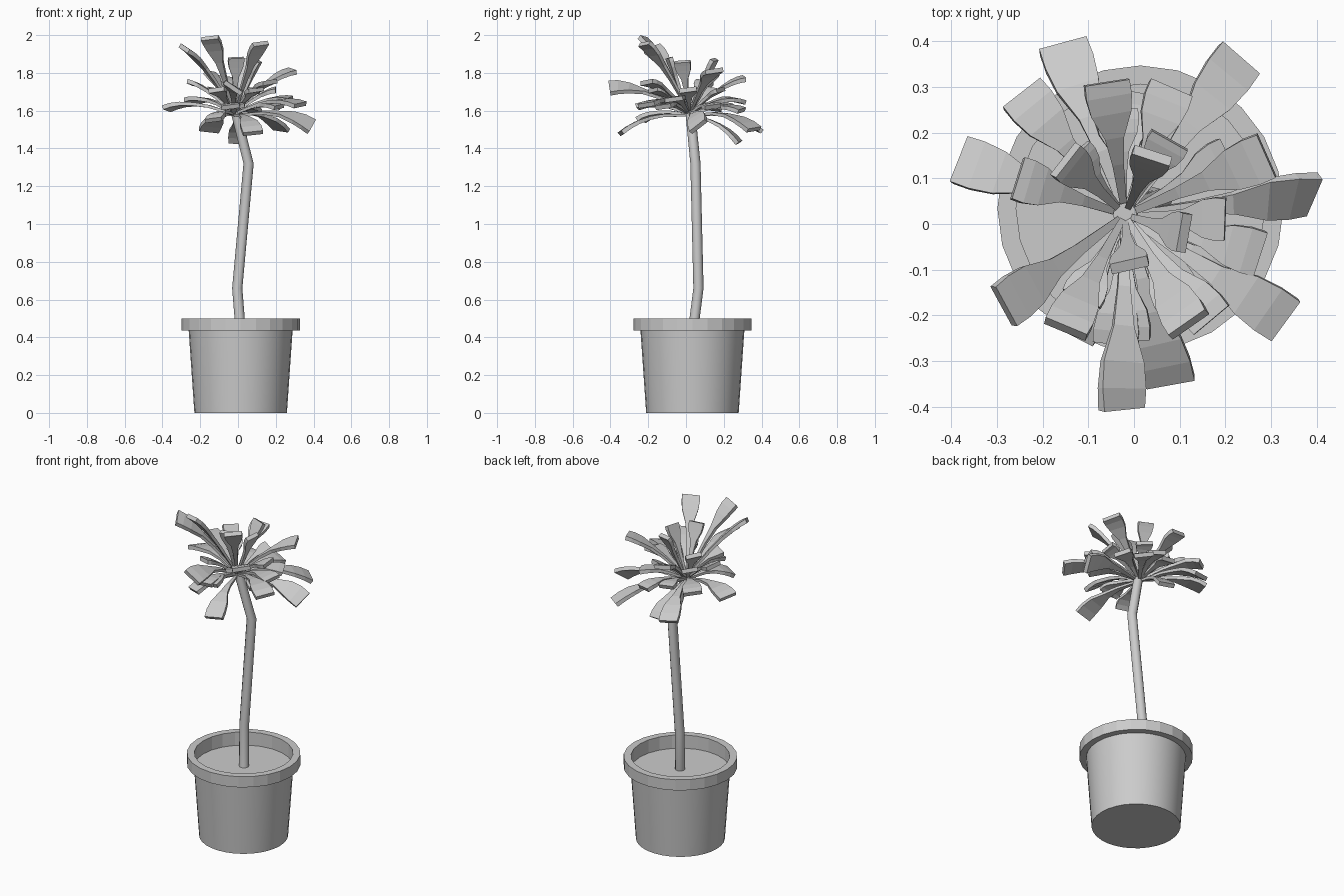
import bpy, bmesh, math
from mathutils import Vector, Quaternion

if "Cube" in bpy.data.objects:
    bpy.data.objects.remove(bpy.data.objects["Cube"])

CX, CY = 0.014, 0.034


def finish(bm, name):
    bmesh.ops.recalc_face_normals(bm, faces=bm.faces)
    me = bpy.data.meshes.new(name)
    bm.to_mesh(me)
    bm.free()
    ob = bpy.data.objects.new(name, me)
    bpy.context.collection.objects.link(ob)
    return ob


def bridge(bm, a, b):
    n = len(a)
    for i in range(n):
        bm.faces.new((a[i], a[(i + 1) % n], b[(i + 1) % n], b[i]))


def ring(bm, x, y, z, r, sides):
    return [bm.verts.new((x + r * math.cos(2 * math.pi * k / sides),
                          y + r * math.sin(2 * math.pi * k / sides), z)) for k in range(sides)]


def tube(name, rows, sides, cap_first=True, cap_last=False):
    bm = bmesh.new()
    rings = [ring(bm, *row, sides) for row in rows]
    for a, b in zip(rings, rings[1:]):
        bridge(bm, a, b)
    if cap_first:
        bm.faces.new(rings[0])
    if cap_last:
        bm.faces.new(rings[-1])
    return finish(bm, name)


def lathe(name, profile, sides, cap=True):
    return tube(name, [(CX, CY, z, r) for r, z in profile], sides, cap)


# pot: tapered body, heavy rim, soil disc
body = lathe("pot_body", [(0.245, 0), (0.275, 0.435)], 32)
lathe("pot_rim", [(0.275, 0.435), (0.313, 0.435), (0.313, 0.5), (0.272, 0.5), (0.272, 0.41)], 24, False)
lathe("soil", [(0.272, 0.42)], 24)

# crooked stem
stem = tube("stem", [(0.016, 0.034, 0.41, 0.027), (-0.004, 0.066, 0.66, 0.027),
                     (0.056, 0.05, 1.32, 0.027), (-0.02, 0.02, 1.62, 0.026)], 12, True, True)

for ob in (body, stem):
    bpy.context.view_layer.objects.active = ob
    ob.select_set(True)
    bpy.ops.object.shade_smooth_by_angle(angle=math.radians(35))
    ob.select_set(False)


# leaf: narrow stalk widening to a blunt paddle tip, as a bent slab
def leaf(name, tip, roll):
    tip = Vector(tip)
    h = Vector((tip.x + 0.02, tip.y - 0.02, 0))
    width = min(0.11, 0.075 + 0.09 * h.length)
    h.normalize()
    base = Vector((-0.02, 0.02, 1.585)) + h * 0.015
    base.z += 0.08 * max(-0.5, min(0.4, tip.z - 1.6))
    span = (tip - base).length
    ctrl = base.lerp(tip, 0.57) + Vector((0, 0, 0.19 * span)) + h * 0.02
    bm = bmesh.new()
    rings = []
    stations = [(0, 0.13), (0.3, 0.25), (0.5, 0.42), (0.7, 0.88), (0.86, 1.0), (1, 0.98)]
    for t, w in stations:
        p = base * (1 - t) ** 2 + ctrl * 2 * t * (1 - t) + tip * t * t
        tan = ((ctrl - base) * (1 - t) + (tip - ctrl) * t).normalized()
        side = Vector((-h.y, h.x, 0))
        side.rotate(Quaternion(tan, math.radians(roll) * t))
        up = tan.cross(side).normalized()
        s, u = side * width * w / 2, up * (0.006 + 0.006 * t)
        rings.append([bm.verts.new(p + d) for d in (-s - u, s - u, s + u, -s + u)])
    for a, b in zip(rings, rings[1:]):
        bridge(bm, a, b)
    bm.faces.new(rings[0])
    bm.faces.new(rings[-1])
    finish(bm, name)


# main leaves by tip position; a few are rolled strongly
TIPS = [
    (0.39, 0.065, 1.515), (-0.027, -0.405, 1.72), (-0.285, -0.18, 1.93),
    (-0.155, 0.39, 1.495), (0.23, 0.36, 1.50), (-0.38, 0.14, 1.61),
    (-0.245, 0.285, 1.65), (-0.255, 0.10, 1.75), (-0.06, 0.31, 1.77),
    (0.08, 0.295, 1.60), (0.29, 0.15, 1.81), (0.33, -0.21, 1.63),
    (0.275, -0.065, 1.66), (0.08, -0.345, 1.48), (-0.15, -0.23, 1.985),
    (0.12, -0.22, 1.955), (0.17, -0.21, 1.75), (-0.04, -0.26, 1.62),
    (0.04, 0.15, 1.87), (0.11, -0.02, 1.86), (-0.01, -0.09, 1.88),
    (-0.15, 0.14, 1.80), (0.00, 0.28, 1.43), (-0.13, -0.24, 1.55),
]
ROLLS = {0: 45, 1: -35, 2: -20}
for i, tip in enumerate(TIPS):
    leaf(f"leaf_{i + 1:02d}", tip, ROLLS.get(i, 8))

# shorter inner leaves fanned round the crown, leaving the left side open
for i in range(9):
    a = math.radians(-125 + 32 * i)
    r = 0.25 if i % 2 else 0.20
    leaf(f"inner_leaf_{i + 1}", (r * math.cos(a), r * math.sin(a), 1.62 if i % 2 else 1.71), 8)
